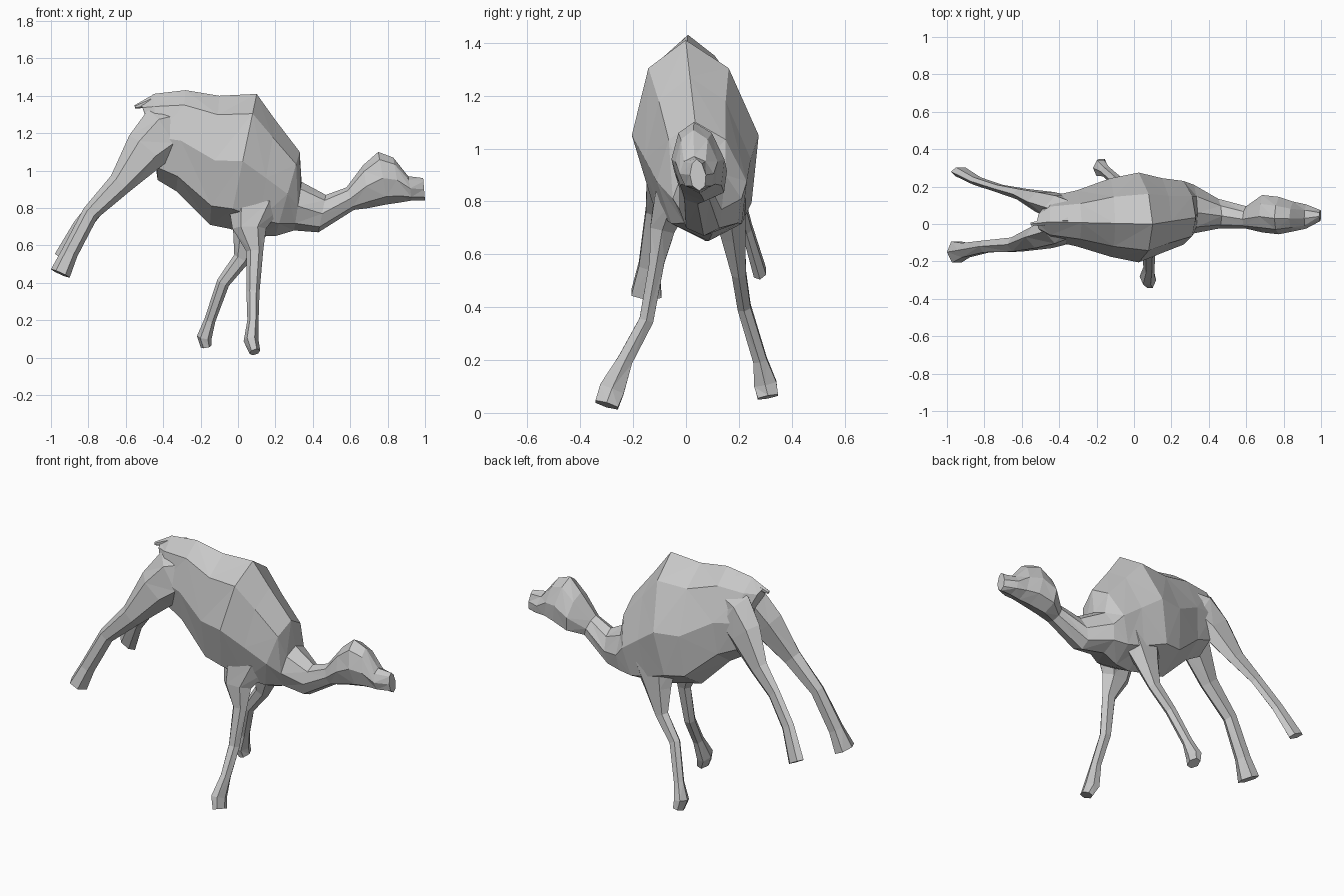
import bpy
import bmesh
from math import cos, sin, tau
from mathutils import Vector

default_cube = bpy.data.objects.get("Cube")
if default_cube:
    bpy.data.objects.remove(default_cube, do_unlink=True)

grey = (.58, .58, .58, 1)
coat = bpy.data.materials.new("plain_grey")
coat.use_nodes = True
coat.diffuse_color = grey
coat.node_tree.nodes["Principled BSDF"].inputs["Base Color"].default_value = grey


def skin(name, rings, sides, pinch=0):
    """Skin flat triangles over rings of (centre, up radius, side radius), narrowed above by pinch."""
    bm = bmesh.new()
    loops = []
    for centre, up, side in rings:
        angles = [tau * i / sides for i in range(sides)]
        loops.append([
            bm.verts.new(centre + up * cos(a) + side * sin(a) * (1 - pinch * cos(a)))
            for a in angles])
    # Alternating diagonals give the faceted look
    for row, (a, b) in enumerate(zip(loops, loops[1:])):
        for i in range(sides):
            j = (i + 1) % sides
            if row % 2:
                bm.faces.new((a[i], a[j], b[j]))
                bm.faces.new((a[i], b[j], b[i]))
            else:
                bm.faces.new((a[i], a[j], b[i]))
                bm.faces.new((a[j], b[j], b[i]))
    bm.faces.new(loops[0])
    bm.faces.new(loops[-1])
    bmesh.ops.triangulate(bm, faces=bm.faces)
    bmesh.ops.recalc_face_normals(bm, faces=bm.faces)
    mesh = bpy.data.meshes.new(name)
    bm.to_mesh(mesh)
    bm.free()
    mesh.materials.append(coat)
    part = bpy.data.objects.new(name, mesh)
    bpy.context.collection.objects.link(part)


def body(name, stations):
    """Rings spanning an upper and a lower outline point, with a centre y and half width each."""
    rings = []
    for upper, lower, centre, width in stations:
        lean = width * .15
        top = Vector((upper[0], centre - lean, upper[1]))
        bottom = Vector((lower[0], centre + lean, lower[1]))
        rings.append(((top + bottom) / 2, (top - bottom) / 2, Vector((0, width, 0))))
    skin(name, rings, sides=8, pinch=.15)


def limb(name, path, radii, splay):
    """Rings square to a bent path, narrow at the root and splayed at the foot."""
    points = [Vector(p) for p in path]
    last = len(points) - 1
    rings = []
    for i, (point, radius) in enumerate(zip(points, radii)):
        along = (points[min(i + 1, last)] - points[max(i - 1, 0)]).normalized()
        depth = Vector((0, 1, 0)).cross(along).normalized()
        spread = .5 + splay * (i / last) ** 2
        rings.append((point, depth * radius, along.cross(depth) * radius * spread))
    skin(name, rings, sides=6)


# Humped trunk running through the neck into the skull and muzzle
body("trunk_and_head", [
    ((-.52, 1.36), (-.46, 1.2), .02, .06),
    ((-.45, 1.41), (-.43, .95), .03, .12),
    ((-.28, 1.43), (-.33, .89), .03, .15),
    ((-.1, 1.4), (-.15, .71), .035, .21),
    ((.1, 1.41), (-.05, .69), .035, .24),
    ((.2, 1.27), (.1, .65), .045, .2),
    ((.33, 1.1), (.2, .65), .06, .17),
    ((.34, .94), (.3, .68), .08, .13),
    ((.47, .87), (.43, .67), .055, .08),
    ((.58, .91), (.62, .79), .035, .06),
    ((.67, 1.03), (.7, .8), .055, .1),
    ((.75, 1.1), (.8, .82), .045, .1),
    ((.83, 1.07), (.87, .83), .04, .08),
    ((.91, .97), (.93, .84), .04, .065),
    ((.99, .96), (1, .84), .045, .03),
])

# Short tail
limb("tail", [(-.35, .02, 1.38), (-.46, .01, 1.37), (-.55, 0, 1.34)], (.04, .03, .01), splay=.5)

# Hind legs kicked back
hind_radii = (.14, .15, .12, .065, .045, .045, .055)
limb("right_hind_leg", [
    (-.3, 0, 1.23),
    (-.4, -.04, 1.2),
    (-.49, -.07, 1.11),
    (-.63, -.11, .93),
    (-.79, -.12, .77),
    (-.9, -.14, .56),
    (-.95, -.15, .45),
], hind_radii, splay=.7)
limb("left_hind_leg", [
    (-.3, .05, 1.23),
    (-.4, .09, 1.2),
    (-.48, .12, 1.12),
    (-.6, .16, .96),
    (-.72, .19, .85),
    (-.84, .23, .7),
    (-.93, .28, .53),
], hind_radii, splay=0)

# Front legs braced apart, their shoulders sunk into the chest
front_radii = (.12, .15, .09, .045, .035, .03, .04, .03)
limb("right_front_leg", [
    (.12, 0, 1),
    (.09, -.05, .83),
    (.06, -.09, .69),
    (.09, -.11, .57),
    (.08, -.15, .35),
    (.08, -.23, .2),
    (.07, -.28, .09),
    (.09, -.3, .03),
], front_radii, splay=1.2)
limb("left_front_leg", [
    (.12, .12, 1),
    (.1, .16, .82),
    (.06, .18, .67),
    (.02, .2, .53),
    (-.08, .22, .4),
    (-.15, .28, .2),
    (-.18, .3, .11),
    (-.17, .31, .06),
], front_radii, splay=1)
